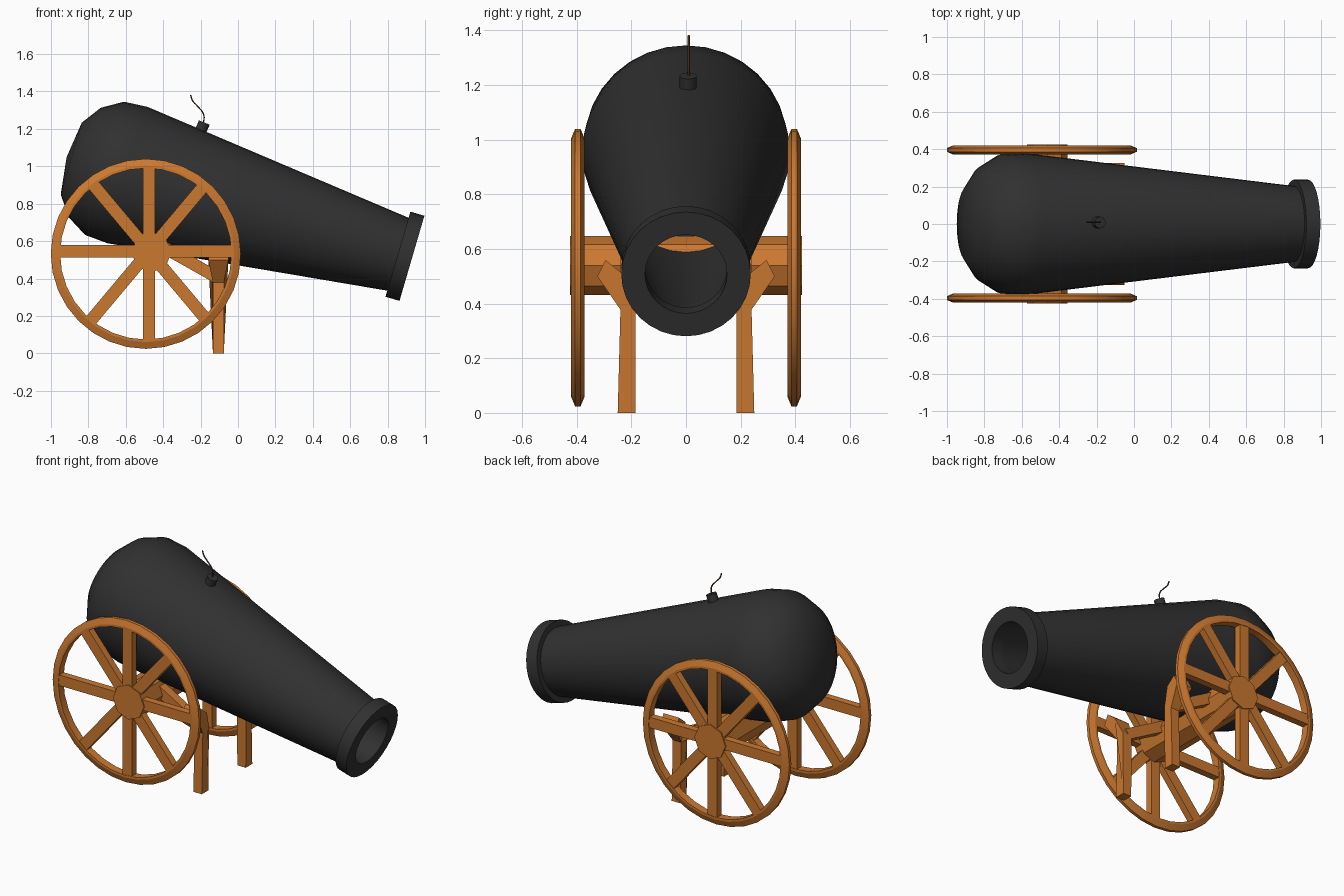
import bpy, bmesh
from math import radians, sin, cos, pi, atan2
from mathutils import Matrix, Vector

if "Cube" in bpy.data.objects:
    bpy.data.objects.remove(bpy.data.objects["Cube"])


def material(name, rgb):
    m = bpy.data.materials.new(name)
    m.diffuse_color = (*rgb, 1)
    m.use_nodes = True
    m.node_tree.nodes["Principled BSDF"].inputs["Base Color"].default_value = m.diffuse_color
    return m


IRON = material("dark_iron", (0.03, 0.03, 0.03))
WOOD = material("orange_wood", (0.60, 0.19, 0.03))
CORD = material("brown_cord", (0.10, 0.03, 0.012))


def finish(name, bm, mat, angle=None, mirror=False):
    bmesh.ops.remove_doubles(bm, verts=bm.verts, dist=1e-5)
    bmesh.ops.recalc_face_normals(bm, faces=bm.faces)
    me = bpy.data.meshes.new(name)
    bm.to_mesh(me)
    bm.free()
    me.materials.append(mat)
    if angle:
        me.shade_smooth()
        me.set_sharp_from_angle(angle=radians(angle))
    ob = bpy.data.objects.new(name, me)
    bpy.context.collection.objects.link(ob)
    if mirror:
        mod = ob.modifiers.new("mirror", 'MIRROR')
        mod.use_axis = (False, True, False)
    return ob


def lathe(bm, profile, matrix, segments=32, closed=True):
    """Spin (radius, height) points around local z."""
    rings = [[bm.verts.new(matrix @ Vector((r * cos(2 * pi * i / segments),
                                            r * sin(2 * pi * i / segments), h)))
              for i in range(segments)] for r, h in profile]
    pairs = list(zip(rings, rings[1:]))
    if closed:
        pairs.append((rings[-1], rings[0]))
    for a, b in pairs:
        for i in range(segments):
            j = (i + 1) % segments
            bm.faces.new((a[i], a[j], b[j], b[i]))
    bmesh.ops.dissolve_degenerate(bm, dist=1e-5, edges=bm.edges)


def box(bm, matrix, size):
    bmesh.ops.create_cube(bm, size=1, matrix=matrix @ Matrix.Diagonal((*size, 1)))


# Barrel frame: local z runs along the bore, origin at the muzzle face
bore = Vector((0.960, 0, -0.281)).to_track_quat('Z', 'Y').to_matrix().to_4x4()
barrel_frame = Matrix.Translation((0.93, 0, 0.508)) @ bore

# Hollow barrel with rounded breech
bm = bmesh.new()
lathe(bm, [(0, -1.924), (0.2, -1.898), (0.305, -1.823), (0.371, -1.713), (0.38, -1.585),
           (0.202, -0.07), (0.15, -0.07), (0.325, -1.58), (0.315, -1.69),
           (0.26, -1.78), (0.17, -1.845), (0, -1.868)],
      barrel_frame, 32, closed=False)
finish("barrel", bm, IRON, 45)

# Muzzle ring
bm = bmesh.new()
lathe(bm, [(0.15, -0.078), (0.237, -0.078), (0.237, 0), (0.15, 0)], barrel_frame)
finish("muzzle_ring", bm, IRON, 35)

# Vent on top of the barrel
bm = bmesh.new()
bmesh.ops.create_cone(bm, cap_ends=True, segments=16, radius1=0.031, radius2=0.031, depth=0.05,
                      matrix=Matrix.Translation((-0.19, 0.008, 1.211)) @ Matrix.Rotation(radians(22), 4, 'Y'))
finish("fuse_vent", bm, IRON, 35)

# Fuse cord
cu = bpy.data.curves.new("fuse", 'CURVE')
cu.dimensions = '3D'
cu.bevel_depth = 0.004
cu.bevel_resolution = 1
cu.resolution_u = 5
cu.use_fill_caps = True
sp = cu.splines.new('BEZIER')
path = [(-0.187, 1.22), (-0.183, 1.275), (-0.215, 1.32), (-0.242, 1.35), (-0.254, 1.382)]
sp.bezier_points.add(len(path) - 1)
for p, (x, z) in zip(sp.bezier_points, path):
    p.co = (x, 0.01, z)
    p.handle_left_type = p.handle_right_type = 'AUTO'
cu.materials.append(CORD)
bpy.context.collection.objects.link(bpy.data.objects.new("fuse", cu))

# Octagonal axle, its ends forming the hubs
bm = bmesh.new()
bmesh.ops.create_cone(bm, cap_ends=True, segments=8, radius1=0.108, radius2=0.108, depth=0.85,
                      matrix=Matrix.Translation((-0.463, 0, 0.54)) @ Matrix.Rotation(pi / 2, 4, 'X'))
finish("axle", bm, WOOD)

# Wheel rims with chamfered tread
WHEEL = Vector((-0.493, -0.396, 0.532))
bm = bmesh.new()
lathe(bm, [(0.508, -0.010), (0.508, 0.010), (0.472, 0.025), (0.458, 0.025),
           (0.458, -0.025), (0.472, -0.025)],
      Matrix.Translation(WHEEL) @ Matrix.Rotation(pi / 2, 4, 'X'))
finish("wheel_rims", bm, WOOD, 20, mirror=True)

# Spokes, slightly off the rim centre, each reaching into the rim
SPOKE = Vector((-0.476, -0.396, 0.546))
bm = bmesh.new()
for deg in (0, 50, 90, 130, 180, 230, 270, 310):
    a = radians(deg)
    d = Vector((cos(a), 0, sin(a)))
    off = SPOKE - WHEEL
    b = off.dot(d)
    length = -b + (b * b - off.length_squared + 0.463 ** 2) ** 0.5
    box(bm, Matrix.Translation(SPOKE + d * length / 2) @ Matrix.Rotation(-a, 4, 'Y'),
        (length, 0.044, 0.066))
finish("wheel_spokes", bm, WOOD, mirror=True)

# Prop legs: a bent side profile that widens toward the cradle end
bm = bmesh.new()
side = [(-0.25, 0), (-0.185, 0), (-0.185, 0.40), (-0.235, 0.512),
        (-0.295, 0.56), (-0.325, 0.50), (-0.24, 0.378)]
loops = []
for s in (-1, 1):
    loops.append([bm.verts.new((-0.105 + s * (0.029 + 0.025 * min(1, max(0, (z - 0.38) / 0.12))), y, z))
                  for y, z in side])
bm.faces.new(loops[0])
bm.faces.new(loops[1])
for i in range(len(side)):
    j = (i + 1) % len(side)
    bm.faces.new((loops[0][i], loops[0][j], loops[1][j], loops[1][i]))
finish("prop_legs", bm, WOOD, mirror=True)

# Braces from the legs back to the axle
bm = bmesh.new()
a, b = Vector((-0.11, -0.212, 0.405)), Vector((-0.43, -0.212, 0.585))
box(bm, Matrix.Translation((a + b) / 2) @ Matrix.Rotation(-atan2(b.z - a.z, b.x - a.x), 4, 'Y'),
    ((b - a).length, 0.055, 0.065))
finish("leg_braces", bm, WOOD, mirror=True)
